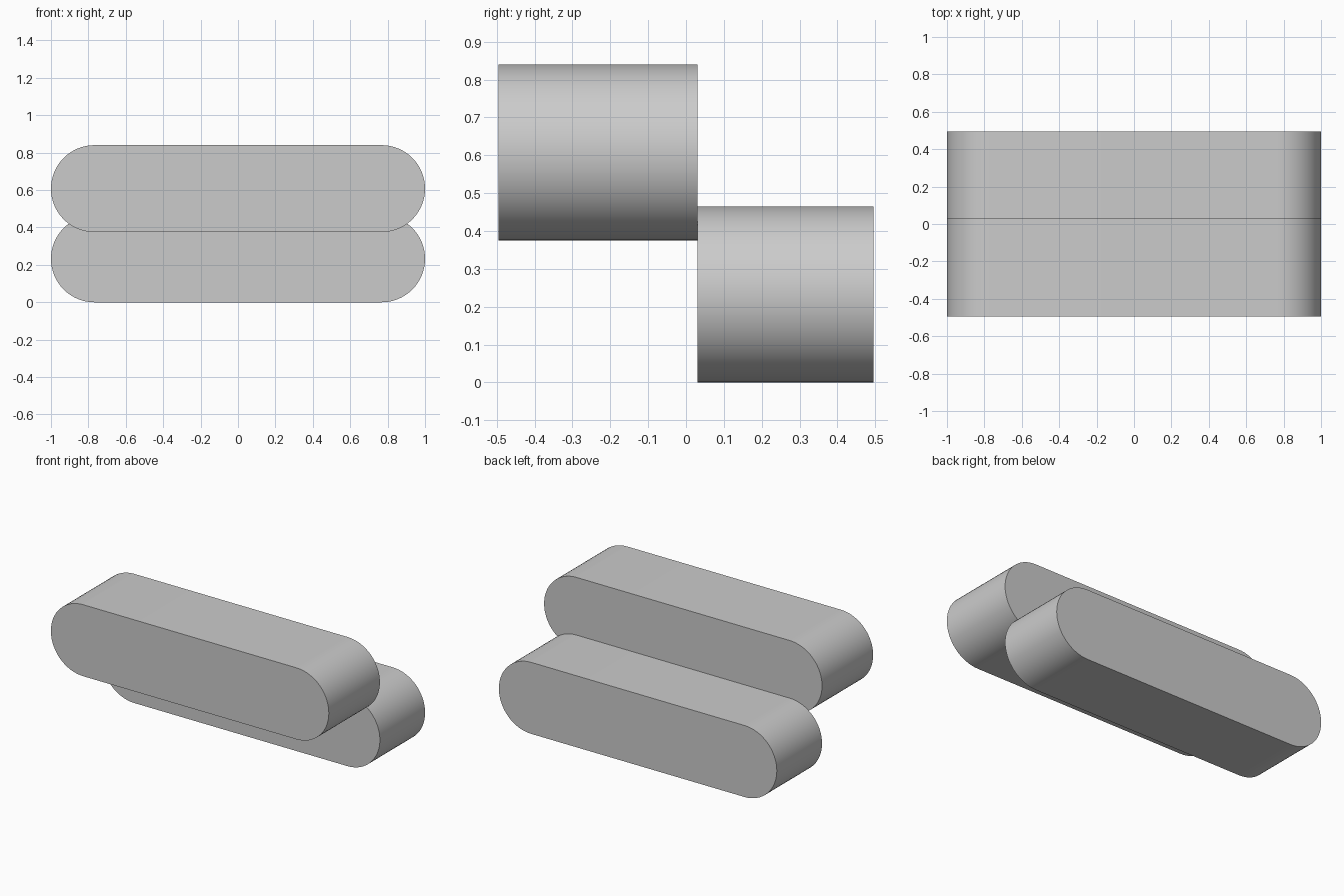
import bpy, bmesh, math

cube = bpy.data.objects.get("Cube")
if cube:
    bpy.data.objects.remove(cube, do_unlink=True)

# Single plain grey
grey = bpy.data.materials.new("plain_grey")
grey.use_nodes = True
colour = (0.6, 0.6, 0.6, 1)
grey.diffuse_color = colour
grey.node_tree.nodes["Principled BSDF"].inputs["Base Color"].default_value = colour

RADIUS = 0.2325
HALF_LENGTH = 1.0
STEPS = 32  # segments in each rounded end


def rounded_bar(name, y_front, y_back, z_centre):
    """Extrude a stadium outline along y."""
    bm = bmesh.new()
    outline = []
    for side in (1, -1):
        for i in range(STEPS + 1):
            a = -math.pi / 2 + math.pi * i / STEPS
            x = side * (HALF_LENGTH - RADIUS + RADIUS * math.cos(a))
            z = z_centre + side * RADIUS * math.sin(a)
            outline.append(bm.verts.new((x, y_front, z)))
    face = bm.faces.new(outline)
    ext = bmesh.ops.extrude_face_region(bm, geom=[face], use_keep_orig=True)
    moved = [v for v in ext["geom"] if isinstance(v, bmesh.types.BMVert)]
    bmesh.ops.translate(bm, verts=moved, vec=(0, y_back - y_front, 0))
    bmesh.ops.recalc_face_normals(bm, faces=bm.faces)
    mesh = bpy.data.meshes.new(name)
    bm.to_mesh(mesh)
    bm.free()
    mesh.materials.append(grey)
    obj = bpy.data.objects.new(name, mesh)
    bpy.context.collection.objects.link(obj)
    bpy.ops.object.select_all(action="DESELECT")
    obj.select_set(True)
    bpy.context.view_layer.objects.active = obj
    bpy.ops.object.shade_smooth_by_angle(angle=math.radians(30))


# Raised front bar and lower back bar, meeting face to face
rounded_bar("upper_front_bar", -0.495, 0.03, 0.6075)
rounded_bar("lower_back_bar", 0.03, 0.495, RADIUS)
